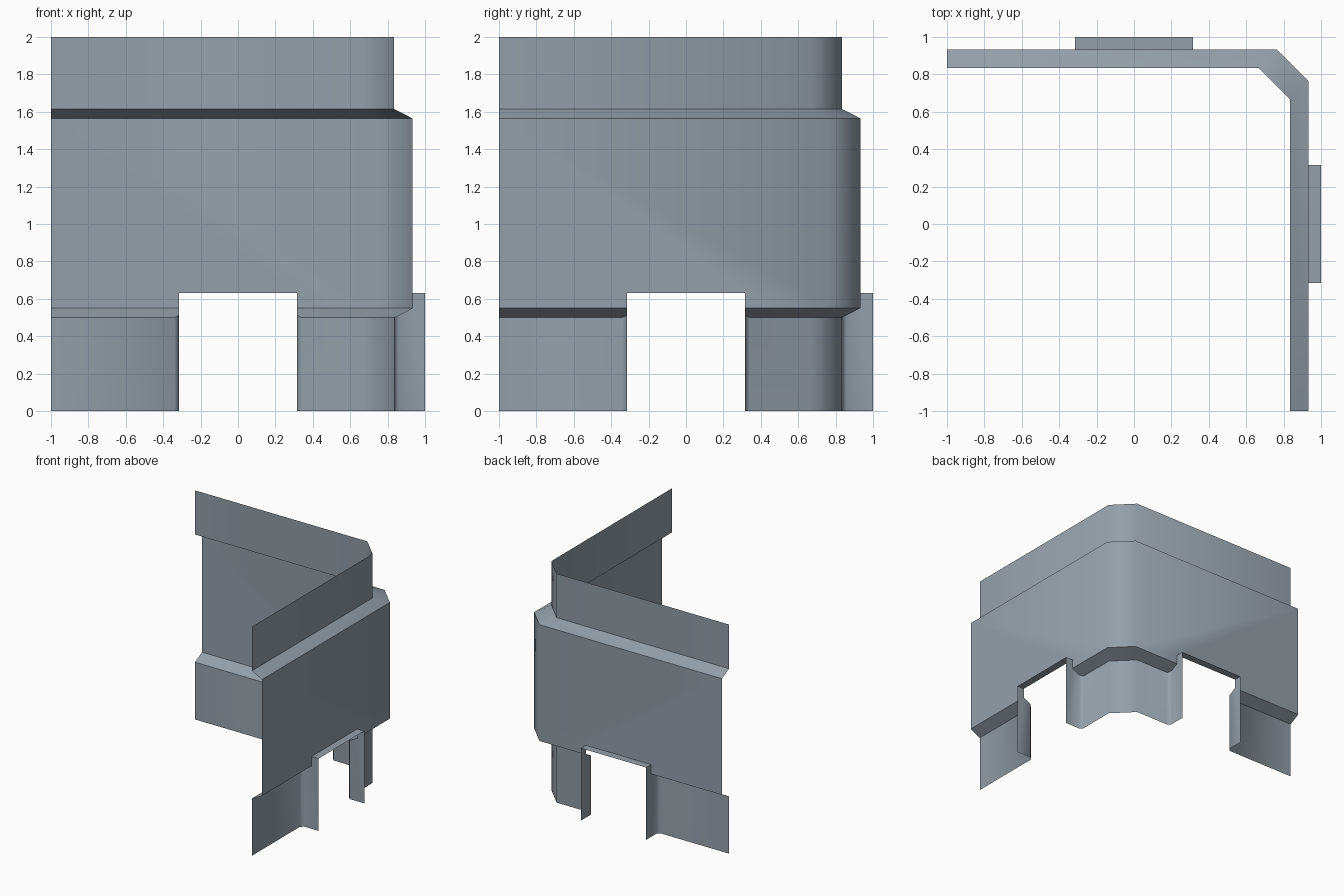
import bpy, bmesh, math

if "Cube" in bpy.data.objects:
    bpy.data.objects.remove(bpy.data.objects["Cube"])

# Main dimensions: outer and recessed wall planes, corner chamfer, doorway
OUT, INN, FRAME = 0.932, 0.834, 1.0
C_OUT, C_INN = 0.764, 0.666
DOOR, DOOR_TOP, BEV = 0.315, 0.632, 0.025
Z1, Z2, Z3, Z4, TOP = 0.5, 0.55, 1.565, 1.615, 2.0

bm = bmesh.new()


def wall(to_xyz):
    """One straight wall: u runs along it, d is the outward distance."""
    def face(*pts):
        bm.faces.new([bm.verts.new(to_xyz(*p)) for p in pts])

    # main panel around the doorway head
    face((-1, OUT, Z2), (-DOOR, OUT, Z2), (-DOOR, OUT, DOOR_TOP), (DOOR, OUT, DOOR_TOP),
         (DOOR, OUT, Z2), (C_OUT, OUT, Z2), (C_OUT, OUT, Z3), (-1, OUT, Z3))
    # upper ledge and recessed top band
    face((-1, OUT, Z3), (C_OUT, OUT, Z3), (C_INN, INN, Z4), (-1, INN, Z4))
    face((-1, INN, Z4), (C_INN, INN, Z4), (C_INN, INN, TOP), (-1, INN, TOP))
    # lintel
    face((-DOOR, OUT, DOOR_TOP), (DOOR, OUT, DOOR_TOP),
         (DOOR, FRAME, DOOR_TOP), (-DOOR, FRAME, DOOR_TOP))

    # recessed base, lower slope, bevel and jamb on each side of the doorway
    zb = Z1 + (Z2 - Z1) * BEV / (OUT - INN)
    for s, e_in, e_out in ((-1, -1, -1), (1, C_INN, C_OUT)):
        j, b = s * DOOR, s * (DOOR + BEV)
        face((e_in, INN, 0), (b, INN, 0), (b, INN, Z1), (e_in, INN, Z1))
        face((e_in, INN, Z1), (b, INN, Z1), (j, INN + BEV, zb), (j, OUT, Z2), (e_out, OUT, Z2))
        face((b, INN, 0), (j, INN + BEV, 0), (j, INN + BEV, zb), (b, INN, Z1))
        face((j, INN + BEV, 0), (j, FRAME, 0), (j, FRAME, DOOR_TOP),
             (j, OUT, DOOR_TOP), (j, OUT, Z2), (j, INN + BEV, zb))


# Back wall and its mirror image, the right wall
wall(lambda u, d, z: (u, d, z))
wall(lambda u, d, z: (d, u, z))

# Chamfered corner joining them
rows = [(C_INN, INN, 0), (C_INN, INN, Z1), (C_OUT, OUT, Z2),
        (C_OUT, OUT, Z3), (C_INN, INN, Z4), (C_INN, INN, TOP)]
for (c0, d0, z0), (c1, d1, z1) in zip(rows, rows[1:]):
    bm.faces.new([bm.verts.new(p) for p in
                  ((c0, d0, z0), (d0, c0, z0), (d1, c1, z1), (c1, d1, z1))])

# Weld and point all faces outward
bmesh.ops.remove_doubles(bm, verts=bm.verts[:], dist=0.0005)
bmesh.ops.recalc_face_normals(bm, faces=bm.faces[:])
bm.faces.ensure_lookup_table()
if bm.faces[0].normal.y < 0:
    bmesh.ops.reverse_faces(bm, faces=bm.faces[:])

mesh = bpy.data.meshes.new("corner_wall")
bm.to_mesh(mesh)
bm.free()
obj = bpy.data.objects.new("corner_wall", mesh)
bpy.context.collection.objects.link(obj)

mat = bpy.data.materials.new("blue_grey")
mat.diffuse_color = (0.30, 0.35, 0.40, 1)
mat.use_nodes = True
mat.node_tree.nodes["Principled BSDF"].inputs["Base Color"].default_value = mat.diffuse_color
mesh.materials.append(mat)

bpy.context.view_layer.objects.active = obj
obj.select_set(True)
bpy.ops.object.shade_smooth_by_angle(angle=math.radians(50))
